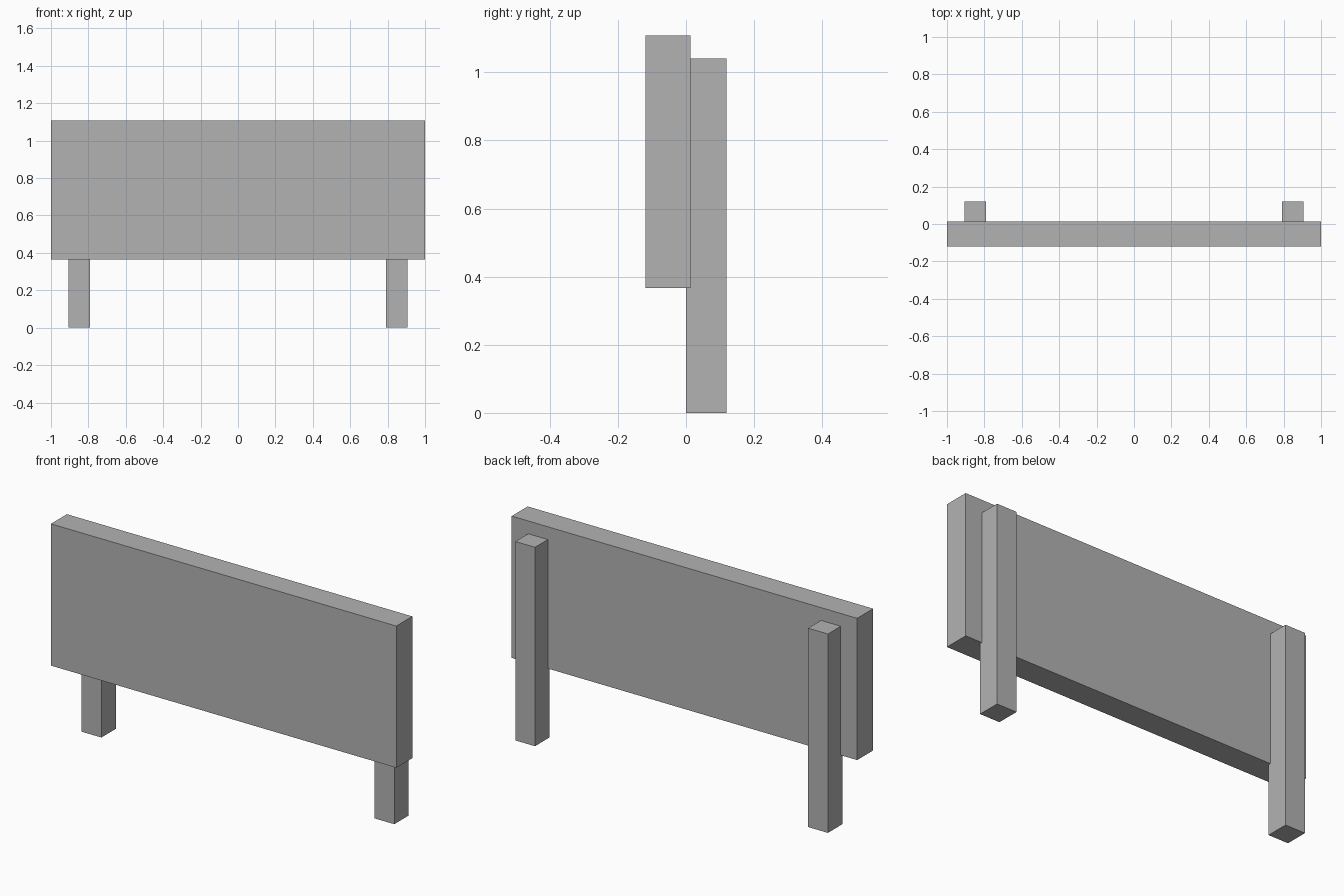
import bpy

old = bpy.data.objects.get("Cube")
if old:
    bpy.data.objects.remove(old, do_unlink=True)

grey = bpy.data.materials.new("plain grey")
grey.use_nodes = True
colour = (0.45, 0.45, 0.45, 1)
grey.diffuse_color = colour
grey.node_tree.nodes["Principled BSDF"].inputs["Base Color"].default_value = colour


def box(name, low, high):
    """Add a flat-sided box spanning two opposite corners."""
    centre = [(a + b) / 2 for a, b in zip(low, high)]
    bpy.ops.mesh.primitive_cube_add(size=1, location=centre)
    obj = bpy.context.object
    obj.name = name
    obj.scale = [b - a for a, b in zip(low, high)]
    bpy.ops.object.transform_apply(location=False, rotation=False, scale=True)
    obj.data.materials.append(grey)
    return obj


# Wide board at the front
box("sign_board", (-1, -0.119, 0.366), (1, 0.013, 1.108))

# Square posts, set slightly into the back of the board
post_half = 0.057
for side, x in (("left", 0.848), ("right", -0.848)):
    box(side + "_post", (x - post_half, 0, 0), (x + post_half, 0.119, 1.041))
